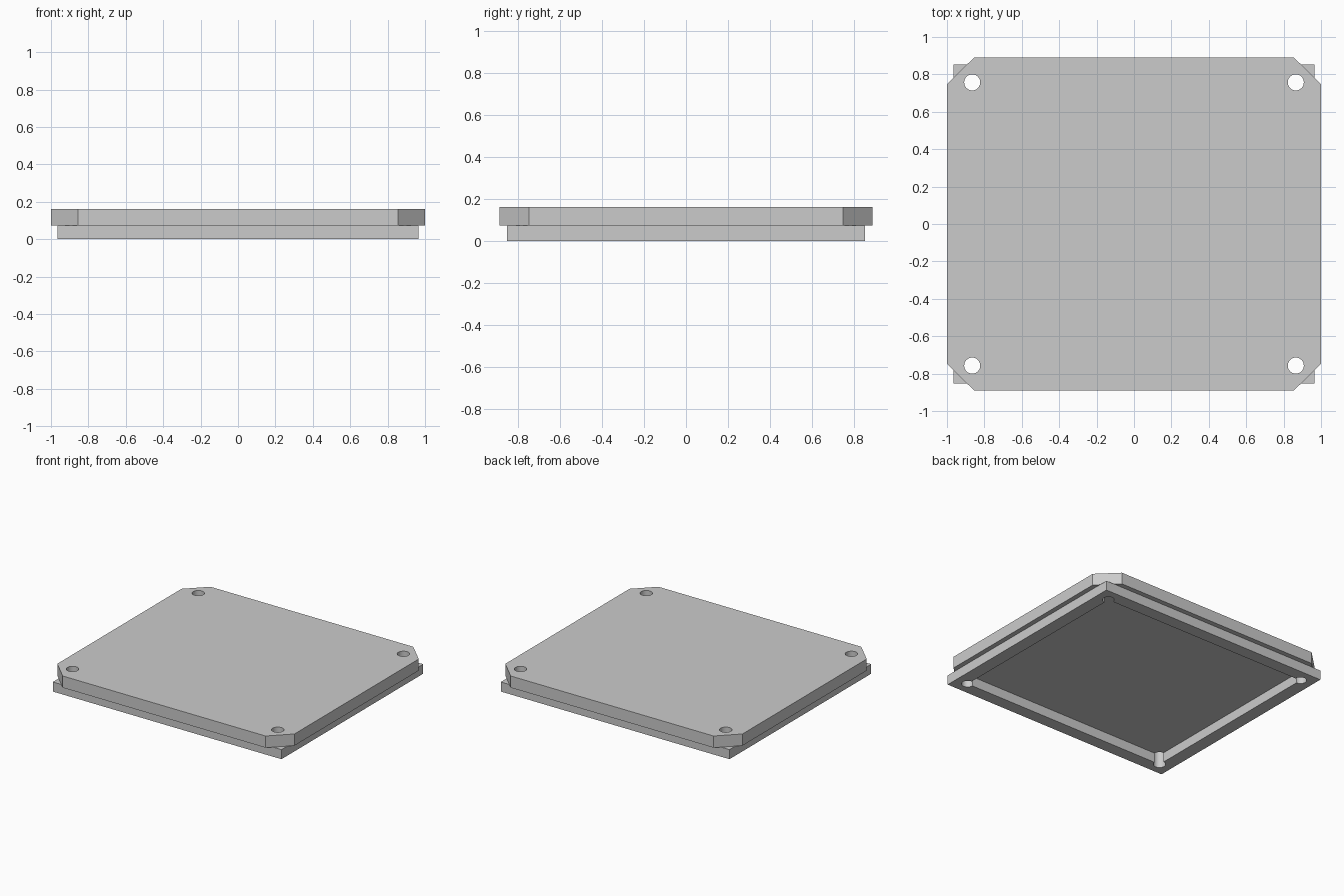
import bpy
import bmesh
import math

cube = bpy.data.objects.get("Cube")
if cube:
    bpy.data.objects.remove(cube, do_unlink=True)

SEAM, TOP = 0.073, 0.162          # height of the rim and of the whole cover
HOLE_X, HOLE_Y, HOLE_R = 0.865, 0.757, 0.043

grey = bpy.data.materials.new("light grey")
grey.use_nodes = True
colour = (0.6, 0.6, 0.6, 1)
grey.diffuse_color = colour
grey.node_tree.nodes["Principled BSDF"].inputs["Base Color"].default_value = colour


def prism(name, outline, z0, z1):
    """Extrude a closed outline from z0 to z1."""
    bm = bmesh.new()
    face = bm.faces.new([bm.verts.new((x, y, z0)) for x, y in outline])
    extruded = bmesh.ops.extrude_face_region(bm, geom=[face])["geom"]
    top = [v for v in extruded if isinstance(v, bmesh.types.BMVert)]
    bmesh.ops.translate(bm, verts=top, vec=(0, 0, z1 - z0))
    bmesh.ops.recalc_face_normals(bm, faces=bm.faces)
    mesh = bpy.data.meshes.new(name)
    bm.to_mesh(mesh)
    bm.free()
    mesh.materials.append(grey)
    obj = bpy.data.objects.new(name, mesh)
    bpy.context.collection.objects.link(obj)
    return obj


def rectangle(x, y):
    return [(-x, -y), (x, -y), (x, y), (-x, y)]


def chamfered(x, y, cx, cy):
    return [(-cx, -y), (cx, -y), (x, -cy), (x, cy),
            (cx, y), (-cx, y), (-x, cy), (-x, -cy)]


def circle(x, y, r, sides=32):
    angles = [2 * math.pi * i / sides for i in range(sides)]
    return [(x + r * math.cos(a), y + r * math.sin(a)) for a in angles]


def cut(target, cutter):
    cutter.hide_render = True
    bpy.context.view_layer.objects.active = target
    mod = target.modifiers.new("cut", "BOOLEAN")
    mod.operation = "DIFFERENCE"
    mod.solver = "EXACT"
    mod.object = cutter
    bpy.ops.object.modifier_apply(modifier=mod.name)


# Chamfered cover plate and the rectangular rim beneath it
plate = prism("cover_plate", chamfered(1.0, 0.89, 0.855, 0.748), SEAM, TOP)
rim = prism("lower_rim", rectangle(0.964, 0.853), 0, SEAM)

# Open recess inside the rim
recess = prism("recess_cutter", rectangle(HOLE_X, HOLE_Y), -0.1, 0.1)
cut(rim, recess)
bpy.data.objects.remove(recess, do_unlink=True)

# Corner screw holes, which also notch the inner corners of the rim
for sx in (-1, 1):
    for sy in (-1, 1):
        hole = prism("hole_cutter", circle(sx * HOLE_X, sy * HOLE_Y, HOLE_R), -0.1, 0.3)
        for part in (plate, rim):
            cut(part, hole)
        bpy.data.objects.remove(hole, do_unlink=True)

# Smooth hole walls, sharp edges elsewhere
for part in (plate, rim):
    bpy.ops.object.select_all(action="DESELECT")
    part.select_set(True)
    bpy.context.view_layer.objects.active = part
    bpy.ops.object.shade_smooth_by_angle(angle=math.radians(30))
